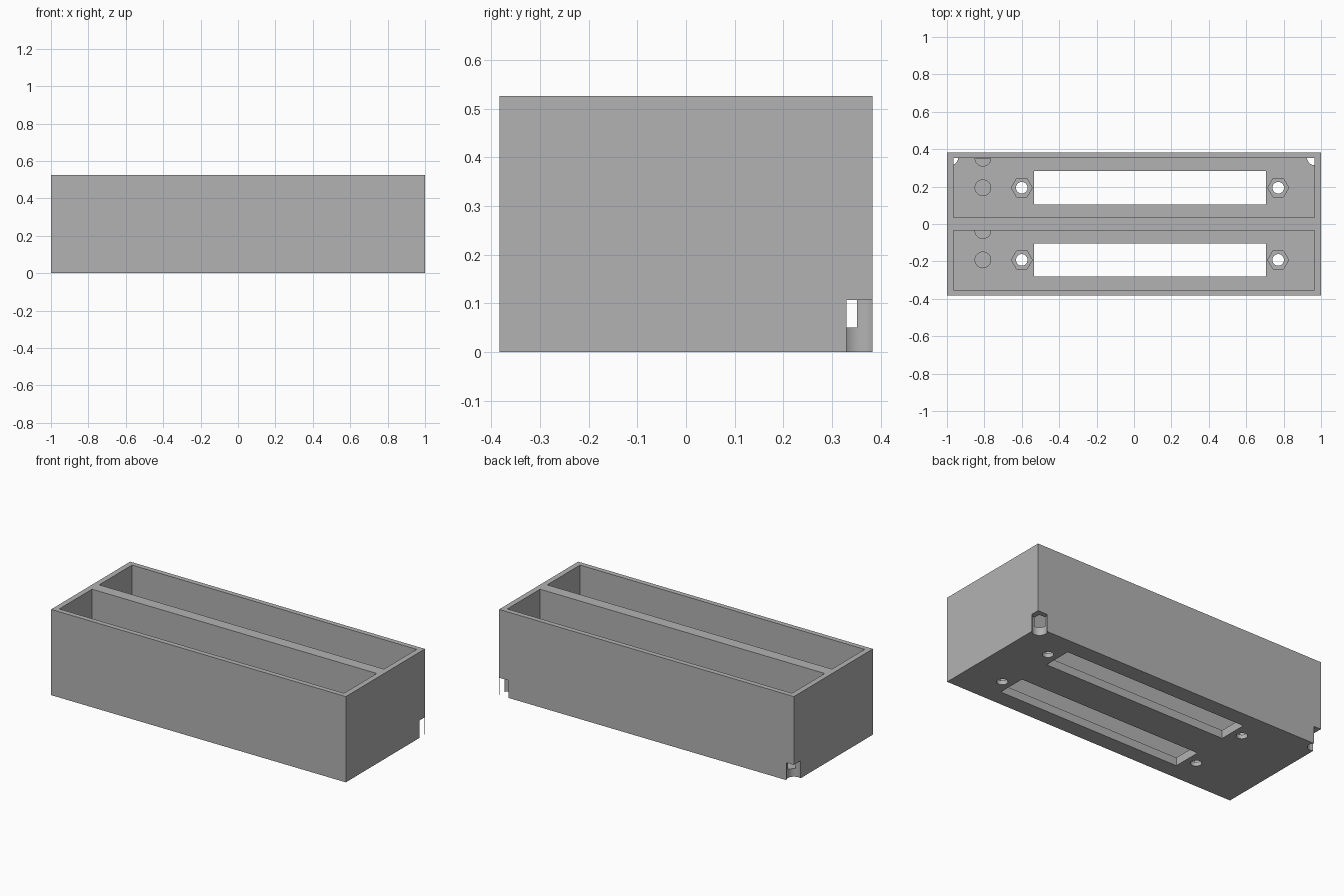
import bpy, bmesh, math

# Remove the default cube
cube = bpy.data.objects.get("Cube")
if cube:
    bpy.data.objects.remove(cube, do_unlink=True)

# Overall dimensions
HALF_X, HALF_Y, HEIGHT = 1.0, 0.383, 0.526
FLOOR = 0.05
IN_X, IN_NEAR, IN_FAR = 0.966, 0.035, 0.352
POST_R = 0.042

grey = bpy.data.materials.new("plain_grey")
grey.use_nodes = True
grey.diffuse_color = (0.45, 0.45, 0.45, 1)
grey.node_tree.nodes["Principled BSDF"].inputs["Base Color"].default_value = grey.diffuse_color


def prism(name, outline, z0, z1):
    """Extrude a flat counter-clockwise outline from z0 to z1."""
    bm = bmesh.new()
    face = bm.faces.new([bm.verts.new((x, y, z0)) for x, y in outline])
    top = bmesh.ops.extrude_face_region(bm, geom=[face])["geom"]
    verts = [v for v in top if isinstance(v, bmesh.types.BMVert)]
    bmesh.ops.translate(bm, verts=verts, vec=(0, 0, z1 - z0))
    bmesh.ops.recalc_face_normals(bm, faces=bm.faces)
    mesh = bpy.data.meshes.new(name)
    bm.to_mesh(mesh)
    bm.free()
    mesh.materials.append(grey)
    obj = bpy.data.objects.new(name, mesh)
    bpy.context.collection.objects.link(obj)
    return obj


def rect(x0, x1, y0, y1):
    return [(x0, y0), (x1, y0), (x1, y1), (x0, y1)]


def ring(cx, cy, r, sides):
    steps = [math.tau * i / sides for i in range(sides)]
    return [(cx + r * math.cos(a), cy + r * math.sin(a)) for a in steps]


def half_disc(cx, cy, r, sides=24):
    """Lower half of a circle, closed by a straight edge."""
    steps = [math.pi + math.pi * i / sides for i in range(sides + 1)]
    return [(cx + r * math.cos(a), cy + r * math.sin(a)) for a in steps]


body = prism("housing", rect(-HALF_X, HALF_X, -HALF_Y, HALF_Y), 0, HEIGHT)


def cut(outline, z0, z1):
    """Subtract a prism from the housing."""
    cutter = prism("cutter", outline, z0, z1)
    cutter.hide_render = True
    mod = body.modifiers.new("cut", "BOOLEAN")
    mod.operation = "DIFFERENCE"
    mod.solver = "EXACT"
    mod.object = cutter
    bpy.context.view_layer.update()
    graph = bpy.context.evaluated_depsgraph_get()
    mesh = bpy.data.meshes.new_from_object(body.evaluated_get(graph))
    body.modifiers.clear()
    body.data = mesh
    bpy.data.objects.remove(cutter, do_unlink=True)


# Two bays, each with a connector slot, screw holes and nut pockets
for centre, y0, y1 in ((0.194, IN_NEAR, IN_FAR), (-0.192, -IN_FAR, -IN_NEAR)):
    cut(rect(-IN_X, IN_X, y0, y1), FLOOR, HEIGHT + 0.1)
    cut(rect(-0.535, 0.706, centre - 0.089, centre + 0.089), -0.1, 0.1)
    for x in (-0.6, 0.771):
        cut(ring(x, centre, 0.056, 6), 0.025, 0.1)
        cut(ring(x, centre, 0.031, 32), -0.1, 0.1)
    # Shallow round recesses in the floor
    cut(ring(-0.808, centre, POST_R, 32), 0.03, 0.1)
    cut(half_disc(-0.808, y1 - 0.0005, POST_R), 0.03, 0.1)

# Round notches at the two rear bottom corners
for x in (-0.982, 0.967):
    cut(ring(x, 0.356, POST_R, 48), -0.1, 0.107)

# Smooth the round holes, keep the edges sharp
bpy.ops.object.select_all(action="DESELECT")
body.select_set(True)
bpy.context.view_layer.objects.active = body
bpy.ops.object.shade_smooth_by_angle(angle=math.radians(30))
